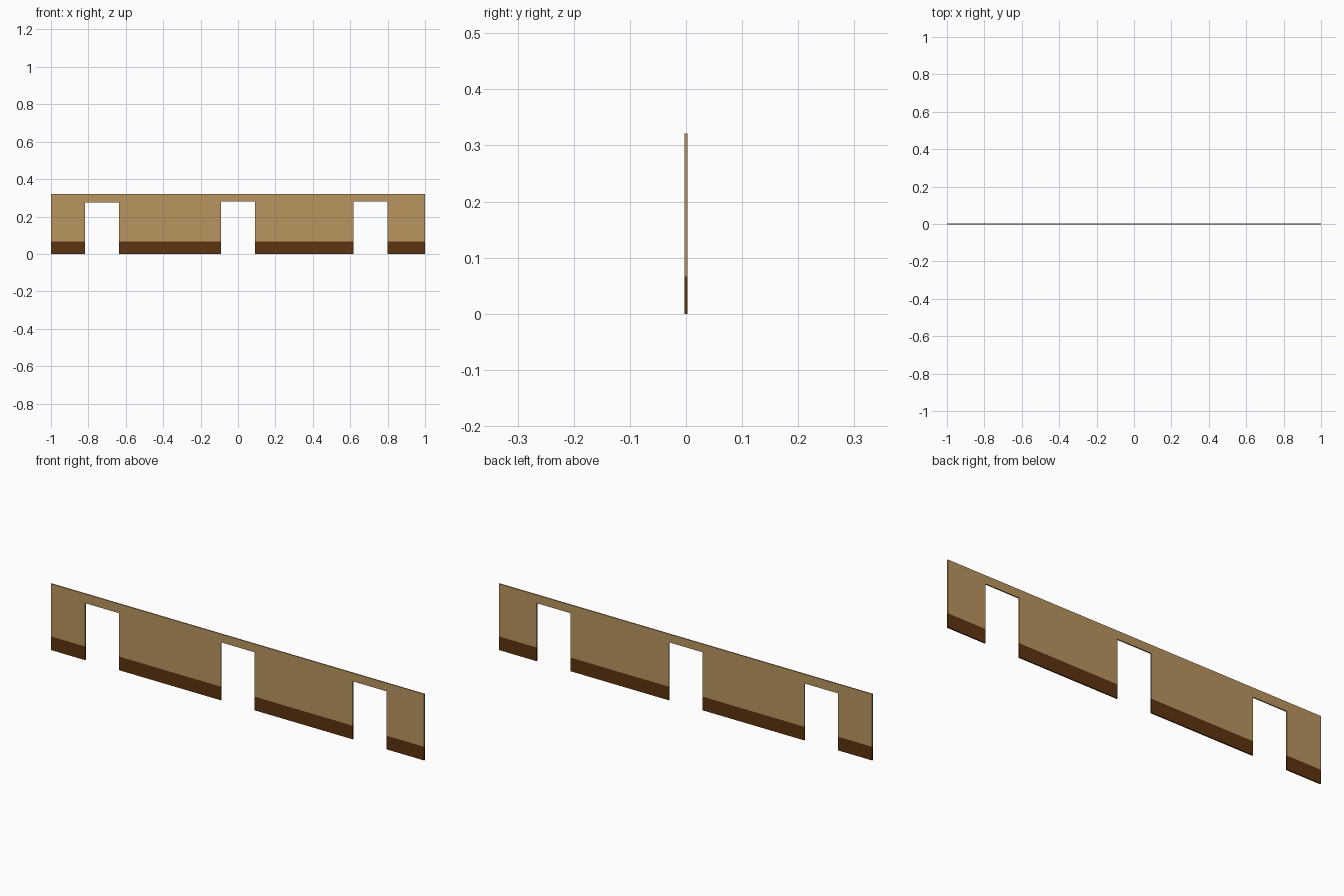
import bpy, bmesh

if "Cube" in bpy.data.objects:
    bpy.data.objects.remove(bpy.data.objects["Cube"])

HEIGHT, SKIRT, THICK = 0.321, 0.066, 0.006
# Doorways: left x, right x, head height
DOORS = [(-0.818, -0.636, 0.276), (-0.09, 0.09, 0.281), (0.617, 0.799, 0.281)]


def material(name, rgb):
    m = bpy.data.materials.new(name)
    m.diffuse_color = (*rgb, 1)
    m.use_nodes = True
    m.node_tree.nodes["Principled BSDF"].inputs["Base Color"].default_value = m.diffuse_color
    return m


tan = material("tan plaster", (0.49, 0.30, 0.117))
brown = material("dark brown", (0.11, 0.034, 0.005))

# Wall outline with door notches along the bottom edge
outline = [(-1, 0)]
for x0, x1, h in DOORS:
    outline += [(x0, 0), (x0, h), (x1, h), (x1, 0)]
outline += [(1, 0), (1, HEIGHT), (-1, HEIGHT)]

bm = bmesh.new()
face = bm.faces.new([bm.verts.new((x, -THICK / 2, z)) for x, z in outline])
ext = bmesh.ops.extrude_face_region(bm, geom=[face], use_keep_orig=True)
new_verts = [g for g in ext["geom"] if isinstance(g, bmesh.types.BMVert)]
bmesh.ops.translate(bm, vec=(0, THICK, 0), verts=new_verts)

# Cut at skirting height and at door heads so every face is simple
for z in (SKIRT, DOORS[0][2], DOORS[1][2]):
    bmesh.ops.bisect_plane(bm, geom=bm.verts[:] + bm.edges[:] + bm.faces[:],
                           plane_co=(0, 0, z), plane_no=(0, 0, 1), dist=1e-5)
bmesh.ops.recalc_face_normals(bm, faces=bm.faces)

# Skirting band is coloured by height
for f in bm.faces:
    f.material_index = 1 if f.calc_center_median().z < SKIRT - 1e-4 else 0

mesh = bpy.data.meshes.new("wall_with_doorways")
bm.to_mesh(mesh)
bm.free()
mesh.materials.append(tan)
mesh.materials.append(brown)
bpy.context.collection.objects.link(bpy.data.objects.new("wall_with_doorways", mesh))
